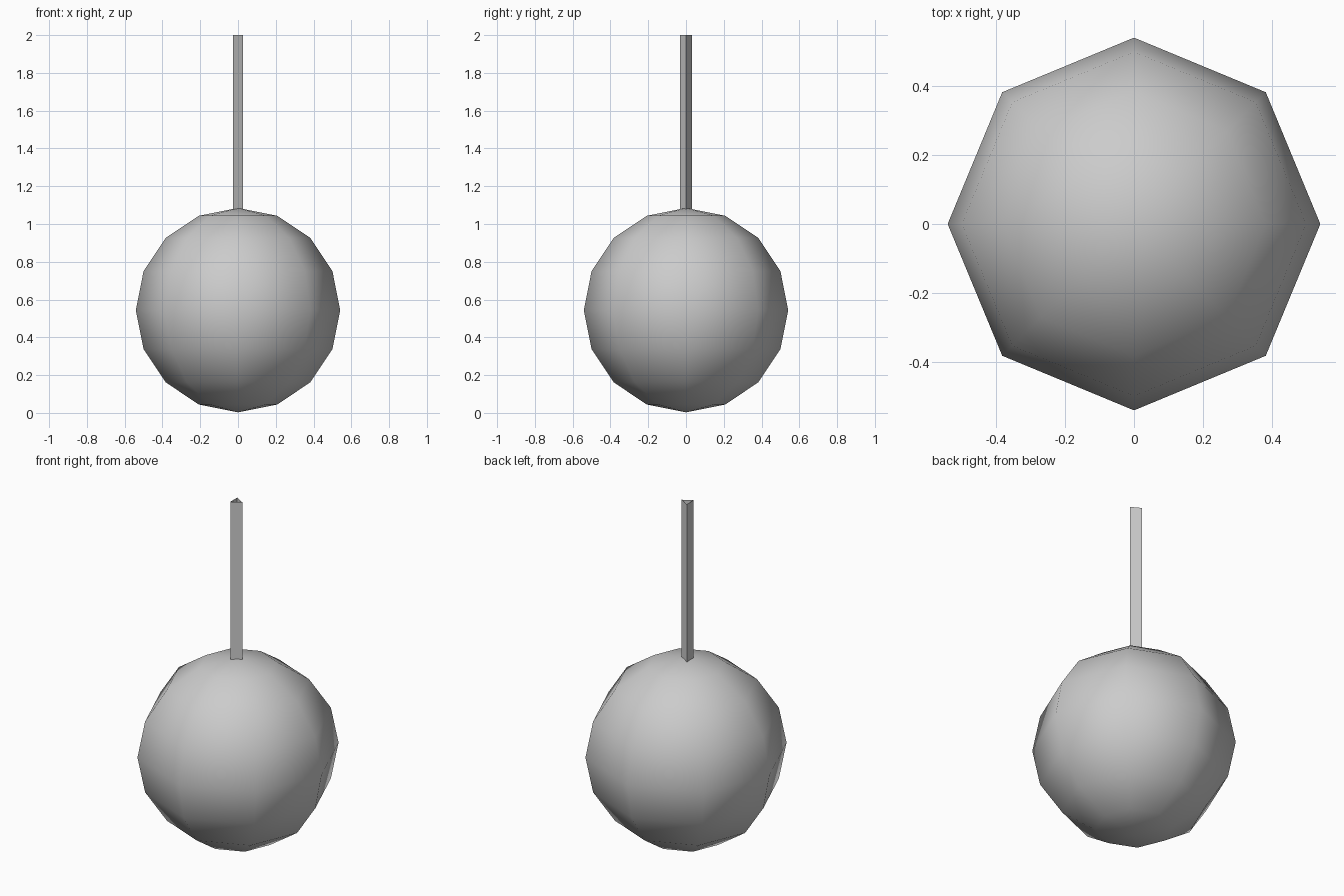
import bpy, bmesh
from math import radians

if "Cube" in bpy.data.objects:
    bpy.data.objects.remove(bpy.data.objects["Cube"])


def make_object(name, bm, smooth):
    for f in bm.faces:
        f.smooth = smooth
    mesh = bpy.data.meshes.new(name)
    bm.to_mesh(mesh)
    bm.free()
    ob = bpy.data.objects.new(name, mesh)
    bpy.context.collection.objects.link(ob)
    return ob


# Low-poly smooth ball: 8 segments, 8 rings
bm = bmesh.new()
bmesh.ops.create_uvsphere(bm, u_segments=8, v_segments=8, radius=0.541)
bmesh.ops.translate(bm, verts=bm.verts, vec=(0, 0, 0.544))
make_object("ball", bm, True)

# Open three-sided stem with one edge facing +x
bm = bmesh.new()
section = [(0.0275, 0), (-0.0275, 0.0315), (-0.0275, -0.0315)]
low = [bm.verts.new((x, y, 1.04)) for x, y in section]
high = [bm.verts.new((x, y, 2.0)) for x, y in section]
for i in range(3):
    j = (i + 1) % 3
    bm.faces.new((low[i], low[j], high[j], high[i]))
make_object("stem", bm, False)
